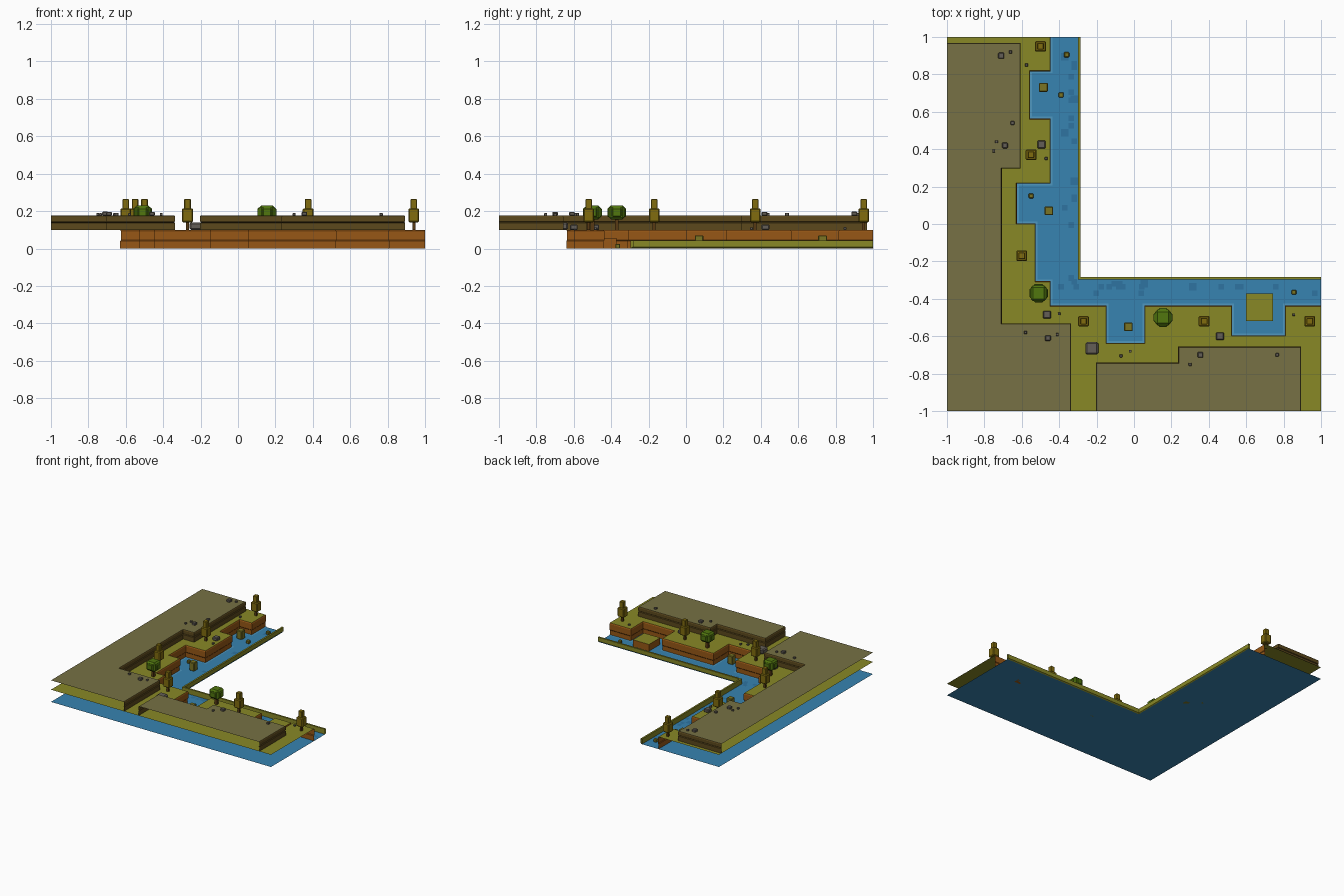
import bpy, bmesh, random
from mathutils import Vector

if "Cube" in bpy.data.objects:
    bpy.data.objects.remove(bpy.data.objects["Cube"])

random.seed(4)


def mat(name, r, g, b):
    m = bpy.data.materials.new(name)
    m.diffuse_color = tuple((c / 255) ** 2.2 for c in (r, g, b)) + (1,)
    m.use_nodes = True
    m.node_tree.nodes["Principled BSDF"].inputs["Base Color"].default_value = m.diffuse_color
    return m


WATER = mat("water", 58, 130, 175)
DEEP = mat("deep_water", 50, 115, 160)
FOAM = mat("foam", 80, 150, 190)
GRASS = mat("grass", 135, 135, 42)
EARTH = mat("earth", 150, 88, 28)
PLATEAU = mat("plateau", 118, 112, 70)
CLIFF = mat("cliff", 92, 74, 34)
PINE = mat("pine", 128, 108, 22)
BUSH = mat("bush", 82, 118, 22)
TRUNK = mat("trunk", 88, 60, 26)
STONE = mat("stone", 100, 95, 88)
MOSS = mat("moss", 122, 116, 40)


def finish(name, bm, *mats):
    me = bpy.data.meshes.new(name)
    bm.to_mesh(me)
    bm.free()
    for m in mats:
        me.materials.append(m)
    ob = bpy.data.objects.new(name, me)
    bpy.context.collection.objects.link(ob)
    return ob


def sheet(name, pts, z, m):
    bm = bmesh.new()
    f = bm.faces.new([bm.verts.new((x, y, z)) for x, y in pts])
    f.normal_update()
    if f.normal.z < 0:
        f.normal_flip()
    finish(name, bm, m)


def offset(path, d):
    """Shift an open path to its left by d, with mitred corners."""
    p = [Vector(q) for q in path]
    n = []
    for a, b in zip(p, p[1:]):
        t = (b - a).normalized()
        n.append(Vector((-t.y, t.x)))
    n = [n[0]] + n + [n[-1]]
    return [q + (a + b) * d / (1 + a.dot(b)) for q, a, b in zip(p, n, n[1:])]


def sweep(name, path, profile, m):
    """Run a profile of (outward offset, height) points along a path."""
    bm = bmesh.new()
    rows = [[bm.verts.new((q.x, q.y, z)) for q in offset(path, d)] for d, z in profile]
    for u, l in zip(rows, rows[1:]):
        for i in range(len(path) - 1):
            bm.faces.new((u[i], u[i + 1], l[i + 1], l[i]))
    bmesh.ops.remove_doubles(bm, verts=bm.verts, dist=1e-5)
    finish(name, bm, m)


def block(bm, x, y, z, w, h, cut=0.0, index=0):
    """Chamfered square block standing at height z."""
    t = bmesh.new()
    bmesh.ops.create_cube(t, size=1)
    for v in t.verts:
        v.co = Vector((x + v.co.x * w, y + v.co.y * w, z + (v.co.z + 0.5) * h))
    if cut:
        bmesh.ops.bevel(t, geom=t.edges[:], offset=cut, segments=1, affect='EDGES')
    for f in t.faces:
        f.material_index = index
    me = bpy.data.meshes.new("tmp")
    t.to_mesh(me)
    t.free()
    bm.from_mesh(me)
    bpy.data.meshes.remove(me)


# Water sheet over the whole corner
sheet("water", [(-1, 1), (-1, -1), (1, -1), (1, -0.29), (-0.29, -0.29), (-0.29, 1)], 0, WATER)

# Lower bank: grass sheet, earth wall and foam line
shore = [(-0.45, 1), (-0.45, 0.82), (-0.56, 0.82), (-0.56, 0.56), (-0.45, 0.56),
         (-0.45, 0.22), (-0.63, 0.22), (-0.63, 0), (-0.53, 0), (-0.53, -0.31),
         (-0.45, -0.31), (-0.45, -0.44), (-0.15, -0.44), (-0.15, -0.64), (0.06, -0.64),
         (0.06, -0.44), (0.52, -0.44), (0.52, -0.6), (0.81, -0.6), (0.81, -0.44), (1, -0.44)]
sheet("bank_grass", shore + [(1, -1), (-1, -1), (-1, 1)], 0.1, GRASS)
sweep("bank_wall", shore, [(0, 0.1), (0.004, 0.092), (0.004, 0.045), (0, 0.04), (0, 0)], EARTH)
sweep("foam_line", shore, [(0, 0.003), (0.014, 0.003)][::-1], FOAM)

# Upper plateaus, open along the outer edges
west = [(-1, 0.965), (-0.61, 0.965), (-0.61, 0.3), (-0.71, 0.3), (-0.71, -0.535),
        (-0.34, -0.535), (-0.34, -1)]
south = [(-0.2, -1), (-0.2, -0.745), (0.24, -0.745), (0.24, -0.66), (0.89, -0.66), (0.89, -1)]
strata = [(0, 0.177), (0.004, 0.17), (0.004, 0.145), (-0.002, 0.141), (0.004, 0.137), (0.004, 0.1)]
for side, path, extra in (("west", west, [(-1, -1)]), ("south", south, [])):
    sheet(side + "_plateau", path + extra, 0.177, PLATEAU)
    sweep(side + "_cliff", path, strata, CLIFF)

# Low grassy lip along the inner edge
sweep("inner_lip", [(-0.3, 1), (-0.3, -0.298), (1, -0.298)],
      [(0, 0), (0, 0.042), (0.014, 0.042), (0.014, 0.008), (0, 0)][::-1], GRASS)

# Grassy island
bm = bmesh.new()
block(bm, 0.67, -0.445, 0, 0.145, 0.055)
for f in bm.faces:
    f.material_index = 0 if f.calc_center_median().z > 0.05 else 1
finish("island", bm, GRASS, EARTH)

# Darker ripples near the inner edge
bm = bmesh.new()
for k in range(36):
    s = random.uniform(-0.4, 0.97)
    d = random.choice((-0.32, -0.335, -0.37))
    x, y = (d, s) if k % 2 else (s, d)
    w = random.choice((0.015, 0.02, 0.015))
    bm.faces.new([bm.verts.new((x + i * w, y + j * w, 0.002))
                  for i, j in ((-1, -1), (1, -1), (1, 1), (-1, 1))])
finish("ripples", bm, DEEP)

# Tall two-tier trees
for x, y in ((-0.5, 0.95), (-0.55, 0.37), (-0.6, -0.17), (-0.27, -0.52), (0.375, -0.52), (0.94, -0.52)):
    bm = bmesh.new()
    block(bm, x, y, 0.1, 0.016, 0.05, 0, 1)
    block(bm, x, y, 0.14, 0.058, 0.075, 0.006)
    block(bm, x, y, 0.21, 0.036, 0.055, 0.004)
    finish("tall_tree", bm, PINE, TRUNK)

# Round trees made of three crossed blocks
for x, y in ((-0.51, -0.37), (0.155, -0.5)):
    bm = bmesh.new()
    block(bm, x, y, 0.1, 0.02, 0.07, 0, 1)
    block(bm, x, y, 0.155, 0.084, 0.076, 0.012)
    for sx, sy in ((1, 0), (-1, 0), (0, 1), (0, -1)):
        block(bm, x + sx * 0.025, y + sy * 0.025, 0.168, 0.05, 0.05, 0.006)
    finish("round_tree", bm, BUSH, TRUNK)

# Mossy posts and stones standing in the water
for x, y, w, h in ((-0.485, 0.73, 0.048, 0.07), (-0.455, 0.07, 0.046, 0.07), (-0.03, -0.55, 0.046, 0.07),
                   (-0.36, 0.905, 0.028, 0.025), (-0.39, 0.69, 0.028, 0.025),
                   (-0.55, 0.15, 0.026, 0.025), (0.855, -0.365, 0.026, 0.025)):
    bm = bmesh.new()
    block(bm, x, y, 0, w, h, 0.004)
    finish("water_post" if h > 0.05 else "water_stone", bm, MOSS)

# Rocks (x, y, width) on the plateaus and on the bank
high = ((-0.71, 0.9, 0.032), (-0.66, 0.92, 0.016), (-0.65, 0.54, 0.02), (-0.69, 0.42, 0.03),
        (-0.735, 0.44, 0.015), (-0.75, 0.39, 0.015), (-0.58, -0.58, 0.016), (-0.46, -0.61, 0.03),
        (-0.41, -0.59, 0.015), (0.355, -0.7, 0.03), (0.3, -0.75, 0.016), (0.765, -0.7, 0.018))
low = ((-0.495, 0.425, 0.044), (-0.47, 0.35, 0.015), (-0.575, 0.85, 0.016), (-0.465, -0.485, 0.042),
       (-0.4, -0.48, 0.014), (-0.225, -0.665, 0.068), (-0.02, -0.68, 0.015), (-0.07, -0.705, 0.015),
       (0.46, -0.6, 0.042), (0.855, -0.485, 0.014))
for rocks, z in ((high, 0.175), (low, 0.1)):
    for x, y, w in rocks:
        bm = bmesh.new()
        block(bm, x, y, z, w, 0.006 + w * 0.5, w * 0.12)
        finish("rock", bm, STONE)
